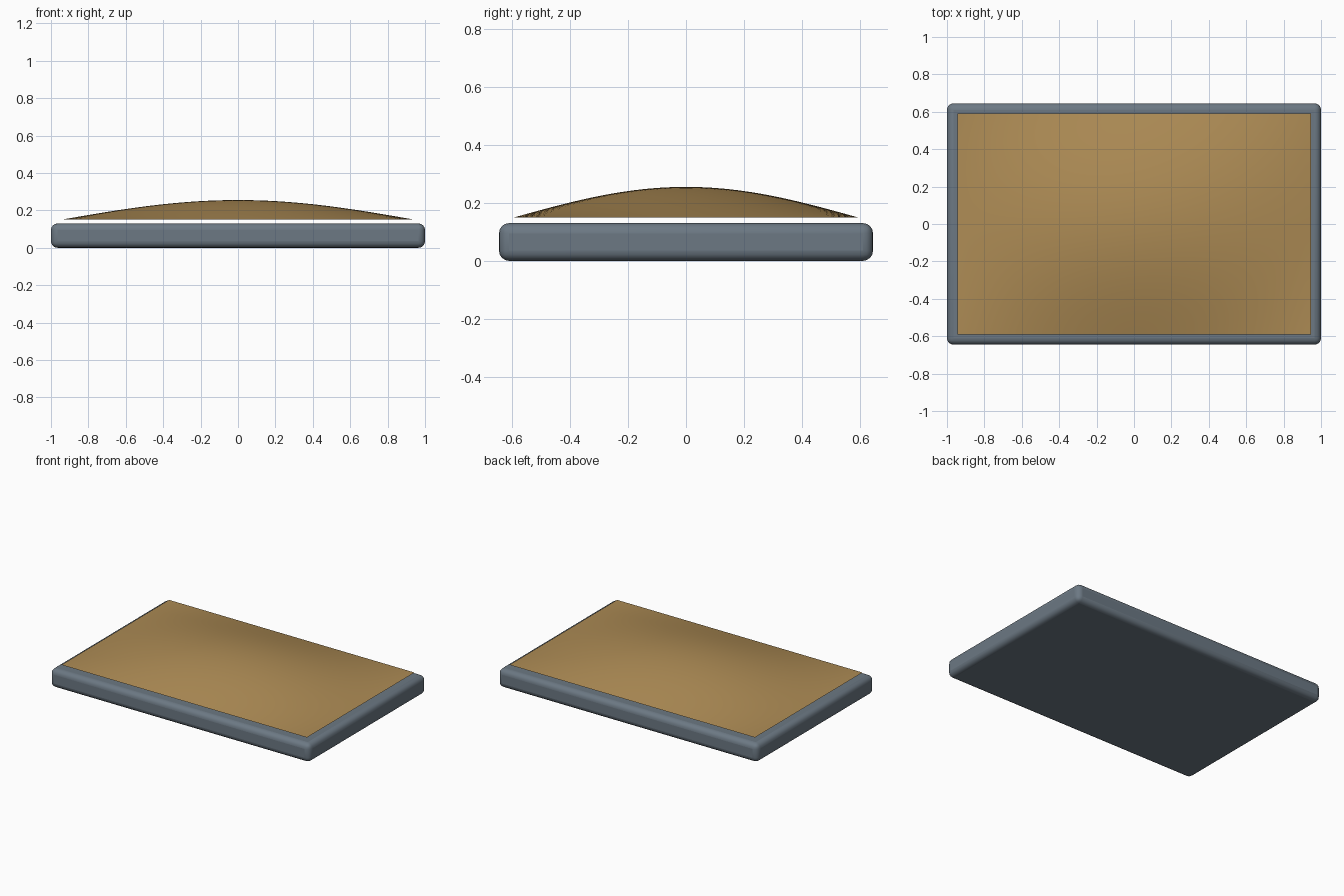
import bpy, bmesh
from math import cos, pi, radians

if "Cube" in bpy.data.objects:
    bpy.data.objects.remove(bpy.data.objects["Cube"])


def material(name, color):
    m = bpy.data.materials.new(name)
    m.diffuse_color = (*color, 1)
    m.use_nodes = True
    m.node_tree.nodes["Principled BSDF"].inputs["Base Color"].default_value = m.diffuse_color
    return m


def finish(obj, mat):
    obj.data.materials.append(mat)
    bpy.ops.object.select_all(action='DESELECT')
    obj.select_set(True)
    bpy.context.view_layer.objects.active = obj


# Base slab with rounded edges
W, D, H = 2.0, 1.29, 0.13
bpy.ops.mesh.primitive_cube_add(size=1, location=(0, 0, H / 2))
base = bpy.context.object
base.name = "base_slab"
base.scale = (W, D, H)
bpy.ops.object.transform_apply(location=False, rotation=False, scale=True)
bevel = base.modifiers.new("rounded_edges", 'BEVEL')
bevel.width = 0.035
bevel.segments = 4
finish(base, material("slate", (0.15, 0.19, 0.23)))
bpy.ops.object.shade_smooth_by_angle(angle=radians(30))

# Thin domed sheet floating just above the slab
SX, SY, Z0, RISE = 0.945, 0.592, 0.15, 0.105
bm = bmesh.new()
bmesh.ops.create_grid(bm, x_segments=64, y_segments=48, size=1)
for v in bm.verts:
    x, y = v.co.x, v.co.y
    v.co = (x * SX, y * SY, Z0 + RISE * cos(x * pi / 2) * cos(y * pi / 2))
mesh = bpy.data.meshes.new("domed_sheet")
bm.to_mesh(mesh)
bm.free()
sheet = bpy.data.objects.new("domed_sheet", mesh)
bpy.context.collection.objects.link(sheet)
finish(sheet, material("tan", (0.42, 0.26, 0.09)))
bpy.ops.object.shade_smooth()
